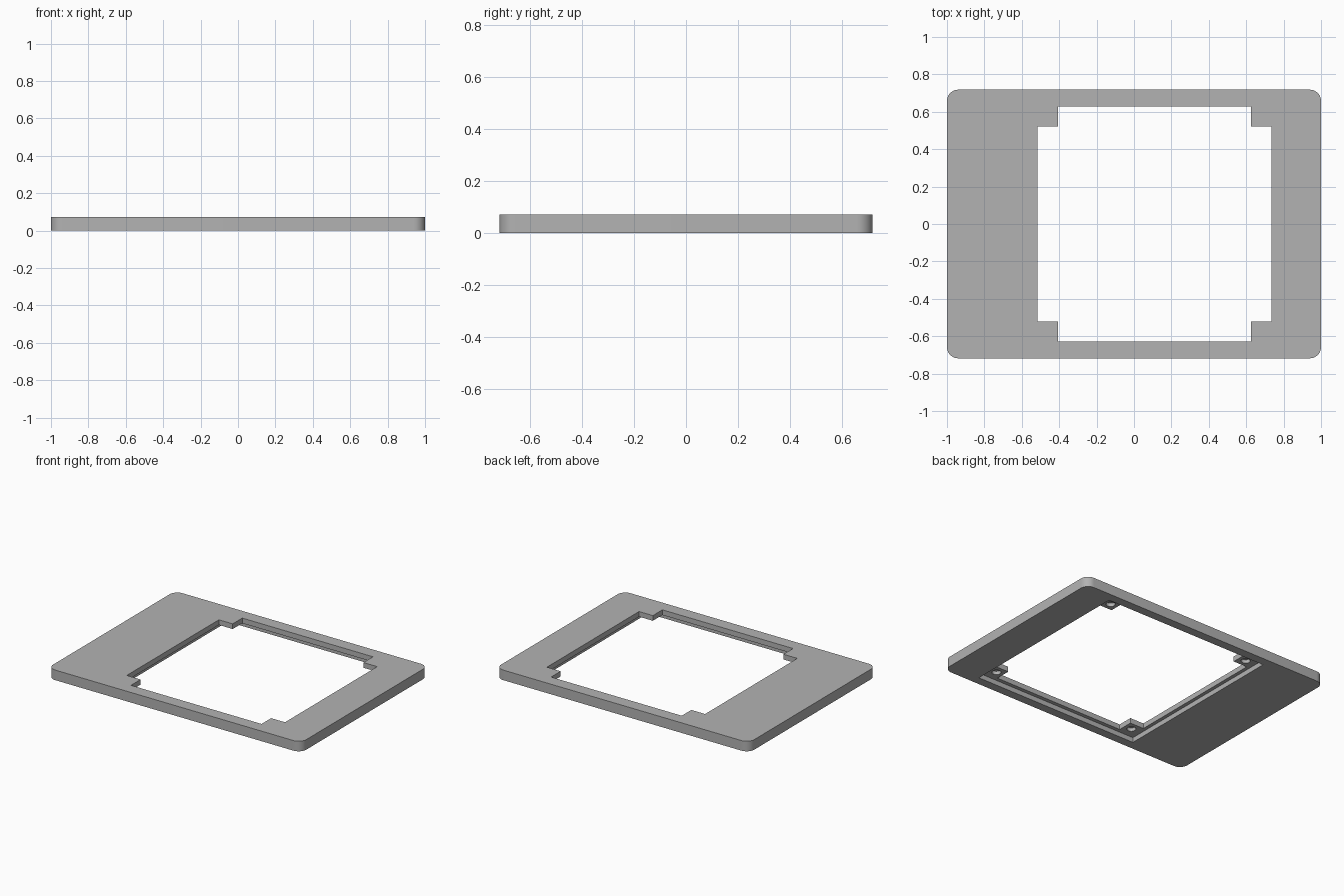
import bpy, bmesh
from mathutils import Matrix, Vector

default = bpy.data.objects.get("Cube")
if default:
    bpy.data.objects.remove(default, do_unlink=True)

THICK, LEDGE_Z = 0.072, 0.035
CX = 0.11  # the opening sits off-centre

grey = bpy.data.materials.new("mid_grey")
grey.use_nodes = True
colour = (0.45, 0.45, 0.45, 1)
grey.diffuse_color = colour
grey.node_tree.nodes["Principled BSDF"].inputs["Base Color"].default_value = colour


def to_object(name, bm):
    mesh = bpy.data.meshes.new(name)
    bm.to_mesh(mesh)
    bm.free()
    mesh.materials.append(grey)
    obj = bpy.data.objects.new(name, mesh)
    bpy.context.collection.objects.link(obj)
    return obj


def box(name, cx, half_x, half_y, z0, z1, radius=0):
    bm = bmesh.new()
    size = Matrix.Diagonal((2 * half_x, 2 * half_y, z1 - z0, 1))
    bmesh.ops.create_cube(bm, size=1, matrix=Matrix.Translation((cx, 0, (z0 + z1) / 2)) @ size)
    if radius:
        upright = [e for e in bm.edges if abs(e.verts[0].co.z - e.verts[1].co.z) > 0.01]
        bmesh.ops.bevel(bm, geom=upright, offset=radius, segments=10, profile=0.5, affect='EDGES')
    return to_object(name, bm)


def cut(target, cutter):
    mod = target.modifiers.new("cut", 'BOOLEAN')
    mod.operation, mod.solver, mod.object = 'DIFFERENCE', 'EXACT', cutter
    bpy.context.view_layer.objects.active = target
    bpy.ops.object.modifier_apply(modifier=mod.name)
    bpy.data.objects.remove(cutter, do_unlink=True)


# Rounded plate
plate = box("frame_plate", 0, 1, 0.718, 0, THICK, radius=0.06)

# Cross-shaped opening that leaves four corner tabs
cut(plate, box("wide_cutter", CX, 0.625, 0.52, -0.1, 0.2))
cut(plate, box("tall_cutter", CX, 0.516, 0.628, -0.1, 0.2))

# Shallow recess around the opening on the underside
cut(plate, box("recess_cutter", CX, 0.65, 0.655, -0.1, LEDGE_Z))

# Blind screw holes in the undersides of the tabs
for sx in (-1, 1):
    for sy in (-1, 1):
        bm = bmesh.new()
        centre = Vector((CX + sx * 0.57, sy * 0.575, LEDGE_Z))
        bmesh.ops.create_cone(bm, cap_ends=True, segments=24, radius1=0.03, radius2=0.03,
                              depth=0.05, matrix=Matrix.Translation(centre))
        cut(plate, to_object("hole_cutter", bm))

# Crisp edges with smooth corners
bpy.ops.object.select_all(action='DESELECT')
plate.select_set(True)
bpy.context.view_layer.objects.active = plate
bpy.ops.object.shade_smooth_by_angle(angle=0.6)
